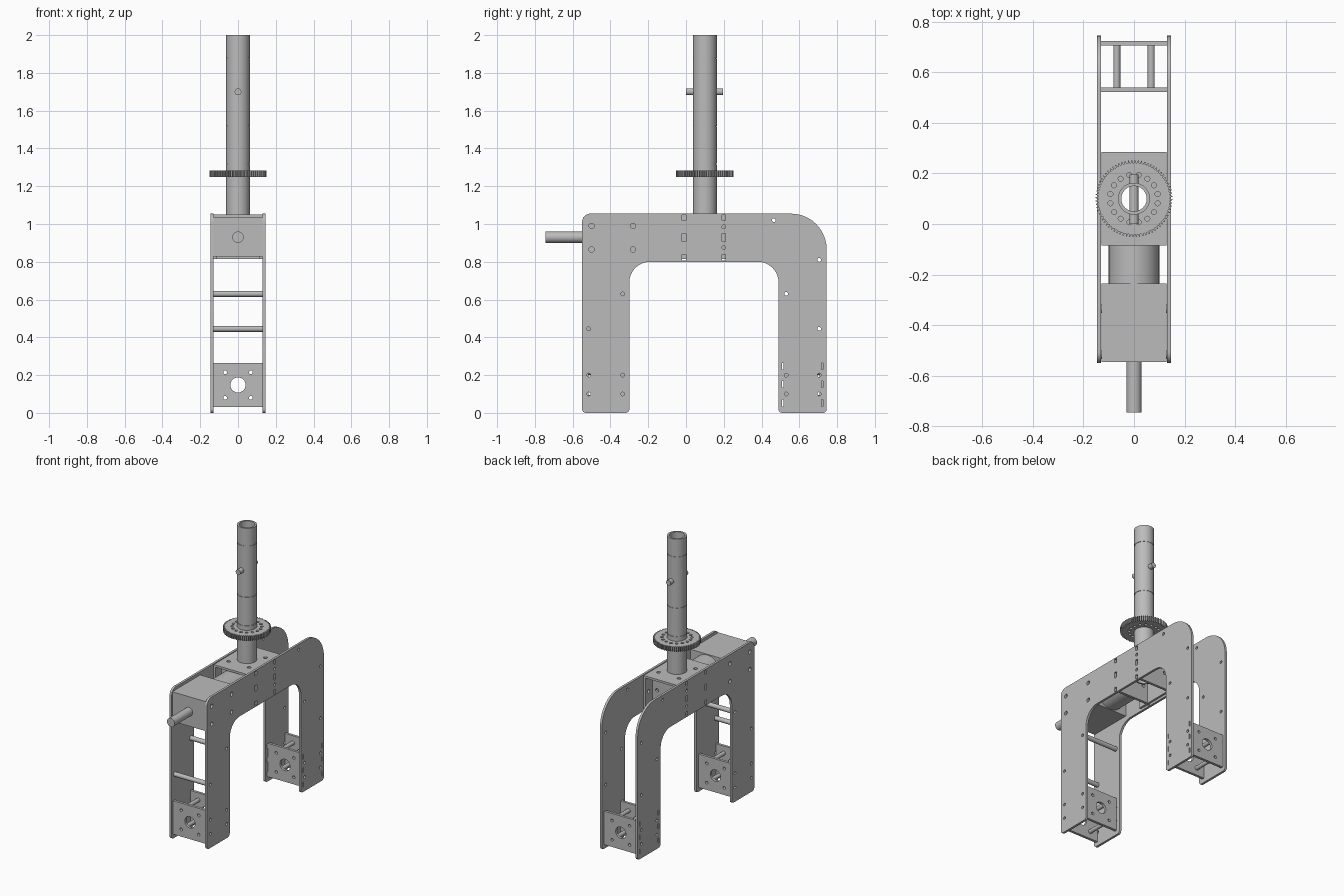
import bpy, bmesh, math
from mathutils import Matrix, Vector

if "Cube" in bpy.data.objects:
    bpy.data.objects.remove(bpy.data.objects["Cube"])

metal = bpy.data.materials.new("plain grey metal")
metal.use_nodes = True
GREY = (0.5, 0.5, 0.5, 1)
metal.diffuse_color = GREY
metal.node_tree.nodes["Principled BSDF"].inputs["Base Color"].default_value = GREY

# Outline plane for each extrusion axis: columns are local u, v, w
AXES = {
    "X": Matrix(((0, 0, 1), (1, 0, 0), (0, 1, 0))),
    "Y": Matrix(((1, 0, 0), (0, 0, -1), (0, 1, 0))),
    "Z": Matrix.Identity(3),
}


def circle(u, v, r, n=16):
    return [(u + r * math.cos(math.tau * i / n), v + r * math.sin(math.tau * i / n)) for i in range(n)]


def rect(u0, u1, v0, v1):
    return [(u0, v0), (u1, v0), (u1, v1), (u0, v1)]


def fillet(corners, steps=10):
    """Round each right-angled corner (u, v, radius)."""
    pts = []
    for i, (u, v, r) in enumerate(corners):
        p = Vector((u, v))
        a = (Vector(corners[i - 1][:2]) - p).normalized() * r
        b = (Vector(corners[(i + 1) % len(corners)][:2]) - p).normalized() * r
        for k in range(steps + 1):
            t = math.pi / 2 * k / steps
            pts.append(p + a + b - b * math.cos(t) - a * math.sin(t))
    return pts


def extrude(name, axis, outlines, start, end):
    """Solid from an outer outline and hole outlines, between two positions on an axis."""
    curve = bpy.data.curves.new(name, "CURVE")
    curve.dimensions, curve.fill_mode = "2D", "BOTH"
    curve.extrude = (end - start) / 2
    for pts in outlines:
        s = curve.splines.new("POLY")
        s.points.add(len(pts) - 1)
        for q, (u, v) in zip(s.points, pts):
            q.co = (u, v, 0, 1)
        s.use_cyclic_u = True
    temp = bpy.data.objects.new(name + "_outline", curve)
    mesh = bpy.data.meshes.new_from_object(temp)
    bpy.data.objects.remove(temp)
    bpy.data.curves.remove(curve)
    shift = Vector([(start + end) / 2 if axis == c else 0 for c in "XYZ"])
    mesh.transform(Matrix.Translation(shift) @ AXES[axis].to_4x4())
    bm = bmesh.new()
    bm.from_mesh(mesh)
    bmesh.ops.remove_doubles(bm, verts=bm.verts, dist=1e-5)
    bmesh.ops.recalc_face_normals(bm, faces=bm.faces)
    bm.to_mesh(mesh)
    bm.free()
    mesh.materials.clear()
    mesh.materials.append(metal)
    ob = bpy.data.objects.new(name, mesh)
    bpy.context.collection.objects.link(ob)
    bpy.ops.object.select_all(action="DESELECT")
    ob.select_set(True)
    bpy.context.view_layer.objects.active = ob
    bpy.ops.object.shade_smooth_by_angle(angle=math.radians(32))
    return ob


# Arched side plates with bolt holes and tab slots
arch = fillet([(-0.55, 0, 0.02), (-0.55, 1.055, 0.045), (0.745, 1.055, 0.19), (0.745, 0, 0.02),
               (0.49, 0, 0.02), (0.49, 0.80, 0.11), (-0.30, 0.80, 0.11), (-0.30, 0, 0.02)])
holes = [circle(y, z, 0.01, 12) for y in (-0.515, -0.335, 0.53, 0.705) for z in (0.1, 0.2)]
holes += [circle(y, z, 0.01, 12) for y, z in
          ((-0.515, 0.445), (-0.335, 0.63), (0.53, 0.63), (0.705, 0.445), (0.705, 0.81),
           (0.465, 1.02), (0.2, 0.985), (0.2, 0.875))]
holes += [circle(y, z, 0.014, 12) for y in (-0.5, -0.28) for z in (0.865, 0.99)]
for y in (-0.01, 0.2):
    holes += [rect(y - 0.01, y + 0.01, a, b) for a, b in ((0.808, 0.838), (0.908, 0.95), (1.018, 1.048))]
for y in (0.513, 0.722):
    holes += [rect(y - 0.004, y + 0.004, a, a + 0.035) for a in (0.035, 0.135, 0.23)]
for side, x in (("right", -0.146), ("left", 0.13)):
    extrude(side + "_arch_plate", "X", [arch] + holes, x, x + 0.016)

# Foot brackets: two drilled plates joined by hollow spacers
bolts = [(x, z) for x in (-0.068, 0.068) for z in (0.08, 0.215)]
drilled = [rect(-0.13, 0.13, 0.03, 0.265), circle(0, 0.148, 0.04, 32)]
drilled += [circle(x, z, 0.01, 12) for x, z in bolts]
for leg, near, far in (("front", -0.525, -0.335), ("back", 0.53, 0.715)):
    for part, y in (("near", near), ("far", far)):
        extrude(f"{leg}_foot_{part}_plate", "Y", drilled, y - 0.009, y + 0.009)
    for x, z in bolts:
        extrude(leg + "_foot_spacer", "Y", [circle(x, z, 0.014), circle(x, z, 0.01, 12)],
                near + 0.009, far - 0.009)

# Cross rods in the front leg
for y, z in ((-0.515, 0.445), (-0.335, 0.63)):
    extrude("front_leg_cross_rod", "X", [circle(y, z, 0.016)], -0.13, 0.13)

# Drive unit
extrude("gearbox", "Y", [rect(-0.129, 0.129, 0.828, 1.035)], -0.545, -0.235)
extrude("motor", "Y", [circle(0, 0.93, 0.1, 48)], -0.235, -0.02)
extrude("drive_shaft", "Y", [circle(0, 0.93, 0.03, 32)], -0.745, -0.545)

# Central channel carrying the mast
POST_Y = 0.1
top_holes = [circle(x, POST_Y + d, 0.013, 12) for x in (-0.08, 0.08) for d in (-0.09, 0.09)]
extrude("channel_top", "Z", [rect(-0.129, 0.129, -0.085, 0.285), circle(0, POST_Y, 0.06, 48)] + top_holes,
        1.035, 1.05)
for side, x in (("right", -0.129), ("left", 0.115)):
    extrude(side + "_channel_wall", "X",
            [rect(-0.085, 0.285, 0.815, 1.035)] + [circle(y, 0.93, 0.012, 12) for y in (-0.05, 0.25)],
            x, x + 0.014)
for part, y in (("front", -0.01), ("back", 0.2)):
    extrude(part + "_channel_web", "Y",
            [rect(-0.115, 0.115, 0.815, 1.035)] + [circle(x, 0.93, 0.012, 12) for x in (-0.08, 0.08)],
            y - 0.009, y + 0.009)

# Hollow mast: core tube with outer sleeves leaving thin grooves
def ring(outer, inner):
    return [circle(0, POST_Y, outer, 48), circle(0, POST_Y, inner, 48)]


extrude("mast_core", "Z", ring(0.06, 0.05), 0.9, 2.0)
joints = [1.05, 1.32, 1.52, 1.88, 2.0]
for low, high in zip(joints, joints[1:]):
    extrude("mast_sleeve", "Z", ring(0.063, 0.06), low, high - (0.005 if high < 2 else 0))
extrude("mast_pin", "Y", [circle(0, 1.70, 0.018, 24)], 0.0, 0.195)

# Toothed wheel around the mast
TEETH = 72
teeth = []
for i in range(TEETH):
    for step, r in ((0, 0.142), (0.4, 0.142), (0.55, 0.152), (0.85, 0.152)):
        a = math.tau * (i + step) / TEETH
        teeth.append((r * math.cos(a), POST_Y + r * math.sin(a)))
wheel_holes = [circle(0.095 * math.cos(a), POST_Y + 0.095 * math.sin(a), 0.01, 12)
               for a in (math.tau * (i + 0.5) / 16 for i in range(16))]
extrude("toothed_wheel", "Z", [teeth, circle(0, POST_Y, 0.0625, 48)] + wheel_holes, 1.25, 1.283)
